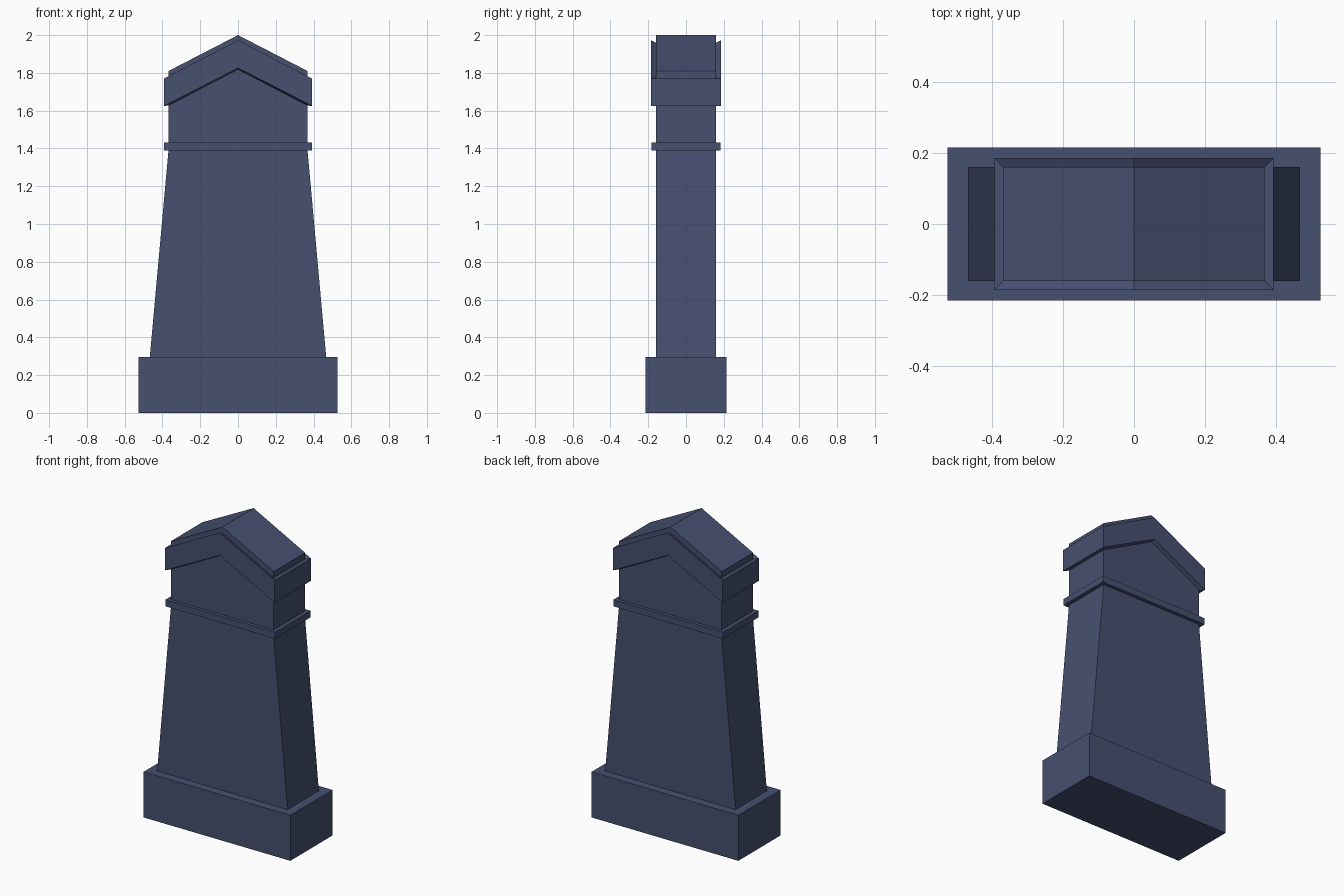
import bpy

if "Cube" in bpy.data.objects:
    bpy.data.objects.remove(bpy.data.objects["Cube"])

stone = bpy.data.materials.new("slate blue stone")
stone.diffuse_color = (0.061, 0.080, 0.162, 1)
stone.use_nodes = True
stone.node_tree.nodes["Principled BSDF"].inputs["Base Color"].default_value = stone.diffuse_color


def make(name, verts, faces):
    mesh = bpy.data.meshes.new(name)
    mesh.from_pydata(verts, [], faces)
    mesh.materials.append(stone)
    obj = bpy.data.objects.new(name, mesh)
    bpy.context.collection.objects.link(obj)
    return obj


def box(name, x, y, z0, z1):
    verts = [(sx * x, sy * y, z) for z in (z0, z1)
             for sx, sy in ((-1, -1), (1, -1), (1, 1), (-1, 1))]
    return make(name, verts, [(3, 2, 1, 0), (4, 5, 6, 7)] +
                [(i, (i + 1) % 4, (i + 1) % 4 + 4, i + 4) for i in range(4)])


def extruded(name, outline, depth):
    # front outline (x, z), anticlockwise seen from the front
    n = len(outline)
    verts = [(x, y, z) for y in (-depth, depth) for x, z in outline]
    faces = [tuple(range(n)), tuple(range(2 * n - 1, n - 1, -1))]
    faces += [(i, i + n, (i + 1) % n + n, (i + 1) % n) for i in range(n)]
    return make(name, verts, faces)


def gabled_band(name, profile):
    # each profile ring: half width, half depth, apex height, eave height
    verts = []
    for x, y, apex, eave in profile:
        verts += [(-x, -y, eave), (0, -y, apex), (x, -y, eave),
                  (x, y, eave), (0, y, apex), (-x, y, eave)]
    faces = []
    for r in range(len(profile) - 1):
        for i in range(6):
            j = (i + 1) % 6
            faces.append((r * 6 + i, r * 6 + j, r * 6 + 6 + j, r * 6 + 6 + i))
    return make(name, verts, faces)


# plinth
box("plinth", 0.526, 0.215, 0.0, 0.295)

# tapered slab with gabled top
half = [(0.467, 0.295), (0.368, 1.39), (0.368, 1.81)]
extruded("slab", half + [(0, 2.0)] + [(-x, z) for x, z in reversed(half)], 0.16)

# flat string course
box("string_course", 0.393, 0.182, 1.39, 1.432)

# moulding following the gable, mitred at the corners
gabled_band("gable_moulding", [
    (0.368, 0.16, 1.819, 1.627),
    (0.393, 0.186, 1.826, 1.625),
    (0.393, 0.186, 1.973, 1.769),
    (0.368, 0.16, 1.96, 1.769),
])
